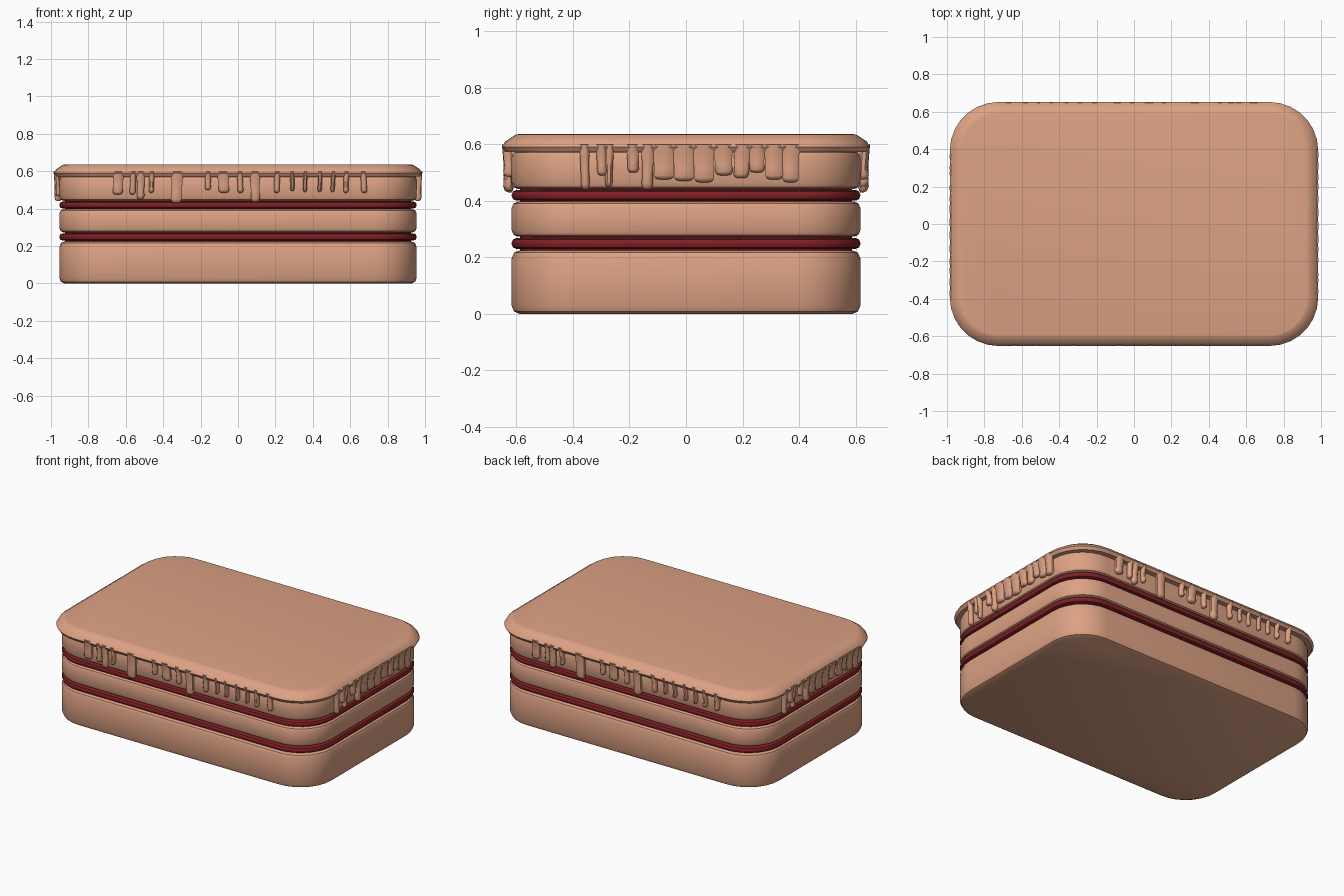
import bpy, bmesh, math, random
from mathutils import Matrix

random.seed(4)
if "Cube" in bpy.data.objects:
    bpy.data.objects.remove(bpy.data.objects["Cube"], do_unlink=True)


def material(name, rgb):
    m = bpy.data.materials.new(name)
    m.use_nodes = True
    m.diffuse_color = (*rgb, 1)
    m.node_tree.nodes["Principled BSDF"].inputs["Base Color"].default_value = (*rgb, 1)
    return m


SPONGE = material("peach sponge", (0.72, 0.36, 0.23))
JAM = material("dark red jam", (0.22, 0.014, 0.018))


def finish(name, bm, mat, angle=40):
    bmesh.ops.recalc_face_normals(bm, faces=bm.faces)
    mesh = bpy.data.meshes.new(name)
    bm.to_mesh(mesh)
    bm.free()
    mesh.materials.append(mat)
    ob = bpy.data.objects.new(name, mesh)
    bpy.context.collection.objects.link(ob)
    bpy.ops.object.select_all(action='DESELECT')
    ob.select_set(True)
    bpy.context.view_layer.objects.active = ob
    bpy.ops.object.shade_smooth_by_angle(angle=math.radians(angle))
    return ob


def loft(bm, rings):
    """Skin a stack of closed rings and cap both ends."""
    loops = [[bm.verts.new(p) for p in ring] for ring in rings]
    n = len(loops[0])
    for a, b in zip(loops, loops[1:]):
        for i in range(n):
            j = (i + 1) % n
            bm.faces.new((a[i], a[j], b[j], b[i]))
    bm.faces.new(loops[0][::-1])
    bm.faces.new(loops[-1])


def rounded_ring(hx, hy, r, z, steps=7):
    pts = []
    for k, (sx, sy) in enumerate(((1, 1), (-1, 1), (-1, -1), (1, -1))):
        for i in range(steps + 1):
            a = math.pi / 2 * (k + i / steps)
            pts.append((sx * (hx - r) + r * math.cos(a),
                        sy * (hy - r) + r * math.sin(a), z))
    return pts


def slab(name, profile, mat, hx=0.955, hy=0.617, r=0.23):
    """Rounded rectangle layer; profile holds (inset, height) pairs."""
    bm = bmesh.new()
    loft(bm, [rounded_ring(hx - d, hy - d, r - d, z) for d, z in profile])
    return finish(name, bm, mat)


def soft_edges(z0, z1, bevel):
    s = bevel * 0.3
    return [(bevel, z0), (s, z0 + s), (0, z0 + bevel),
            (0, z1 - bevel), (s, z1 - s), (bevel, z1)]


# Sponge layers with jam between them
slab("bottom_sponge", soft_edges(0, 0.225, 0.028), SPONGE)
slab("lower_jam", soft_edges(0.23, 0.268, 0.016), JAM)
slab("middle_sponge", soft_edges(0.273, 0.397, 0.022), SPONGE)
slab("upper_jam", soft_edges(0.401, 0.438, 0.016), JAM)
slab("top_sponge", soft_edges(0.442, 0.577, 0.022), SPONGE)
# Hidden filling between layers
slab("inner_filling", [(0.03, 0.2), (0.03, 0.58)], JAM)

# Icing cap with a flared rim
slab("icing_cap", [(0.05, 0.574), (0.012, 0.572), (0, 0.59),
                   (0.012, 0.61), (0.048, 0.634), (0.06, 0.636)],
     SPONGE, 0.985, 0.652, 0.26)


def drip(bm, u, width, low, dist, turn):
    """One hanging drip, flattened against the wall, with a rounded tip."""
    w, t = width / 2, 0.02
    skew = random.uniform(-0.006, 0.006)
    span = 0.6 - low
    rings = []
    for f, sw, st, out in ((0, 1.15, 0.9, 0.006), (0.25, 0.95, 0.85, 0.004),
                           (0.65, 0.85, 0.8, 0), (0.88, 0.9, 0.95, 0.001),
                           (0.97, 0.7, 0.7, 0), (1, 0.35, 0.3, -0.004)):
        z = 0.6 - span * f
        ring = []
        for i in range(8):
            a = math.pi / 4 * (i + 0.5)
            x = u + skew * f + w * sw * math.cos(a) * 1.08
            y = -dist - out - t * st * math.sin(a) * 1.08
            ring.append(turn @ Matrix.Translation((x, y, z)).to_translation())
        rings.append(ring)
    loft(bm, rings)


# Drips as (position, width, lowest height)
LONG = [(-0.64, .06, .475), (-0.56, .035, .475), (-0.52, .045, .45), (-0.46, .03, .485),
        (-0.325, .065, .43), (-0.16, .035, .5), (-0.08, .065, .485), (0.01, .035, .485),
        (0.09, .055, .435), (0.21, .035, .485), (0.29, .025, .495), (0.36, .025, .49),
        (0.44, .025, .49), (0.51, .025, .49), (0.58, .03, .485), (0.67, .035, .485)]
SHORT = [(-0.36, .035, .44), (-0.30, .04, .49), (-0.19, .045, .5), (-0.27, .03, .45),
         (-0.135, .045, .44), (-0.08, .08, .475), (-0.01, .08, .47), (0.06, .08, .465),
         (0.13, .07, .49), (0.2, .06, .48), (0.25, .06, .5), (0.31, .07, .475), (0.37, .065, .465)]

for side, quarter, drips, dist in (("front", 0, LONG, 0.627), ("left", 1, SHORT, 0.962),
                                   ("back", 2, LONG, 0.627), ("right", 3, SHORT, 0.962)):
    bm = bmesh.new()
    turn = Matrix.Rotation(quarter * math.pi / 2, 3, 'Z')
    for u, width, low in drips:
        drip(bm, u, width, low, dist, turn)
    finish(side + "_icing_drips", bm, SPONGE, 50)
